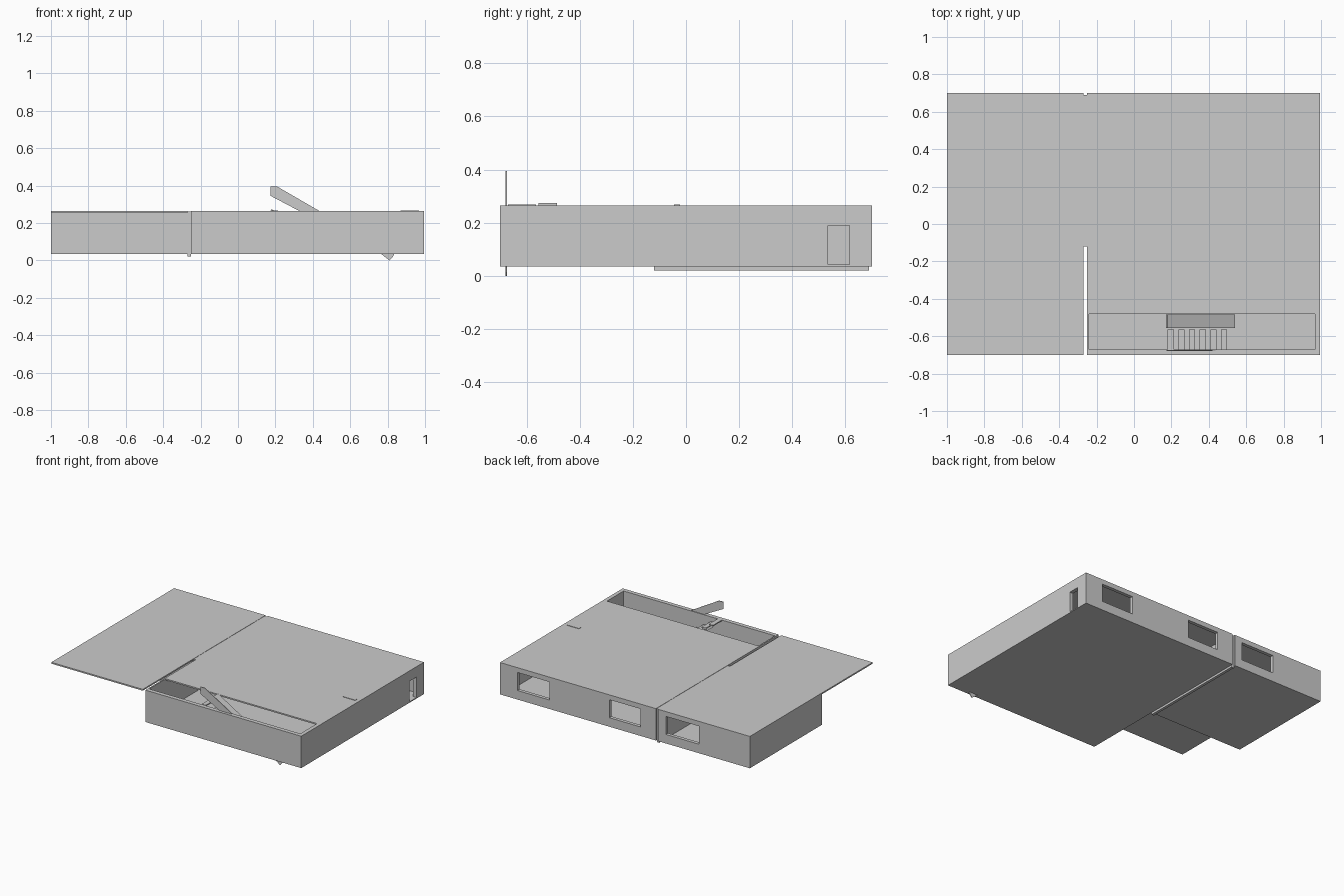
import bpy, bmesh

if "Cube" in bpy.data.objects:
    bpy.data.objects.remove(bpy.data.objects["Cube"])

def make(name, verts, faces):
    bm = bmesh.new()
    vs = [bm.verts.new(v) for v in verts]
    for f in faces:
        bm.faces.new([vs[i] for i in f])
    bmesh.ops.recalc_face_normals(bm, faces=bm.faces[:])
    me = bpy.data.meshes.new(name)
    bm.to_mesh(me)
    bm.free()
    ob = bpy.data.objects.new(name, me)
    bpy.context.collection.objects.link(ob)
    return ob

def prism(name, profile, y0, y1):
    """Extrude an x-z profile along y."""
    n = len(profile)
    verts = [(x, y, z) for y in (y0, y1) for x, z in profile]
    faces = [list(range(n)), list(range(n, 2 * n))]
    faces += [[i, (i + 1) % n, (i + 1) % n + n, i + n] for i in range(n)]
    return make(name, verts, faces)

def box(name, x0, x1, y0, y1, z0, z1):
    return prism(name, [(x0, z0), (x1, z0), (x1, z1), (x0, z1)], y0, y1)

def cut(ob, *bounds):
    """Carve a box out of an object and discard the cutter."""
    cutter = box("cutter", *bounds)
    cutter.hide_render = True
    mod = ob.modifiers.new("cut", 'BOOLEAN')
    mod.operation = 'DIFFERENCE'
    mod.solver = 'EXACT'
    mod.object = cutter
    bpy.context.view_layer.objects.active = ob
    bpy.ops.object.modifier_apply(modifier=mod.name)
    bpy.data.objects.remove(cutter, do_unlink=True)

BOT, TOP = 0.035, 0.265
FLOOR, CEIL = 0.042, 0.255

# main block: hollow shell with a long roof opening, two windows and a door
main = box("main_block", -0.25, 0.995, -0.7, 0.7, BOT, TOP)
cut(main, -0.24, 0.967, -0.67, 0.675, FLOOR, CEIL)
cut(main, -0.24, 0.967, -0.67, -0.48, 0.2, 0.4)
for x0, x1 in [(0.60, 0.855), (-0.125, 0.122)]:
    cut(main, x0, x1, 0.6, 0.8, 0.10, 0.23)
cut(main, 0.9, 1.1, 0.535, 0.615, FLOOR, 0.19)

# side room with one back window
room = box("side_room", -1, -0.27, -0.12, 0.7, BOT, TOP)
cut(room, -0.975, -0.295, -0.095, 0.675, FLOOR, CEIL)
cut(room, -0.594, -0.33, 0.6, 0.8, 0.10, 0.23)

# thin canopy in front of the side room
box("canopy", -1, -0.27, -0.7, -0.12, CEIL, TOP)

# joint strip between the two blocks
prism_z = 0.02
box("joint_strip", -0.27, -0.25, -0.12, 0.69, prism_z, 0.263)

# short partition whose top just breaks the roof
box("partition", 0.87, 0.967, -0.045, -0.022, FLOOR, 0.268)

# slanted stair rail panel against the front wall
prism("stair_rail", [(0.175, 0.345), (0.175, 0.395), (0.21, 0.395), (0.835, 0.033),
                     (0.825, 0.015), (0.81, 0.0), (0.765, 0.035)], -0.68, -0.675)

# separate stair treads descending to the right
for i in range(6):
    x, z = 0.18 + 0.057 * i, 0.268 - 0.036 * i
    box("stair_tread", x, x + 0.033, -0.67, -0.565, z - 0.008, z)

# sloping ramp beside the treads
prism("stair_ramp", [(0.17, 0.262), (0.18, 0.274), (0.54, 0.06), (0.53, 0.048)], -0.555, -0.485)
